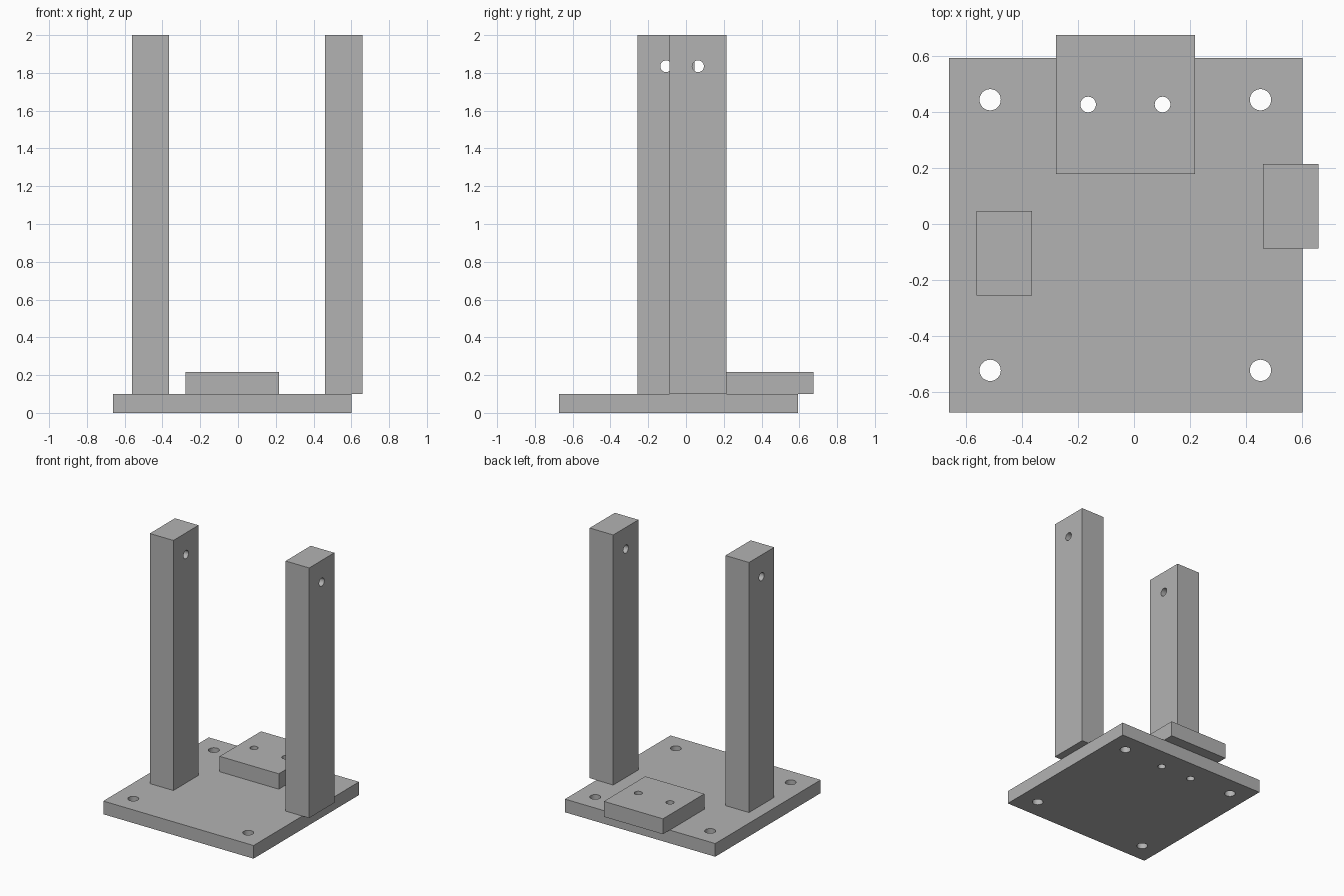
import bpy
import math

cube = bpy.data.objects.get("Cube")
if cube:
    bpy.data.objects.remove(cube, do_unlink=True)

GREY = (0.45, 0.45, 0.45, 1.0)
grey = bpy.data.materials.new("plain_grey")
grey.use_nodes = True
grey.diffuse_color = GREY
grey.node_tree.nodes["Principled BSDF"].inputs["Base Color"].default_value = GREY


def block(name, low, high):
    """Flat-faced box between two corners."""
    centre = [(a + b) / 2 for a, b in zip(low, high)]
    bpy.ops.mesh.primitive_cube_add(size=1, location=centre)
    part = bpy.context.object
    part.name = name
    part.scale = [b - a for a, b in zip(low, high)]
    bpy.ops.object.transform_apply(location=False, rotation=False, scale=True)
    part.data.materials.append(grey)
    return part


def drill(part, centre, radius, depth, along_x=False):
    """Cut a round through hole."""
    turn = (0, math.pi / 2, 0) if along_x else (0, 0, 0)
    bpy.ops.mesh.primitive_cylinder_add(
        vertices=32, radius=radius, depth=depth, location=centre, rotation=turn)
    cutter = bpy.context.object
    cutter.name = part.name + "_hole_cutter"
    cutter.data.materials.append(grey)
    bpy.context.view_layer.objects.active = part
    cut = part.modifiers.new("hole", "BOOLEAN")
    cut.operation = "DIFFERENCE"
    cut.solver = "EXACT"
    cut.object = cutter
    bpy.ops.object.modifier_apply(modifier=cut.name)
    bpy.data.objects.remove(cutter, do_unlink=True)


BASE_TOP = 0.1

# Base plate with corner holes
base = block("base_plate", (-0.661, -0.673, 0), (0.602, 0.593, BASE_TOP))
for x in (-0.514, 0.452):
    for y in (-0.523, 0.444):
        drill(base, (x, y, 0.05), 0.038, 0.4)

# Small mounting block, its two holes carry on through the base
mount = block("mounting_block", (-0.279, 0.178, BASE_TOP), (0.218, 0.675, 0.217))
for x in (-0.164, 0.102):
    for part in (base, mount):
        drill(part, (x, 0.427, 0.1), 0.028, 0.6)

# Two upright posts, each with a cross hole near the top
for name, x, y in (("right_post", -0.463, -0.105), ("left_post", 0.56, 0.064)):
    post = block(name, (x - 0.099, y - 0.151, BASE_TOP), (x + 0.099, y + 0.151, 2))
    drill(post, (x, y, 1.835), 0.031, 0.5, along_x=True)

# Keep flat faces crisp and hole walls smooth
for part in bpy.data.objects:
    if part.type == "MESH" and grey.name in part.data.materials:
        bpy.ops.object.select_all(action="DESELECT")
        part.select_set(True)
        bpy.context.view_layer.objects.active = part
        bpy.ops.object.shade_smooth_by_angle(angle=math.radians(30))
